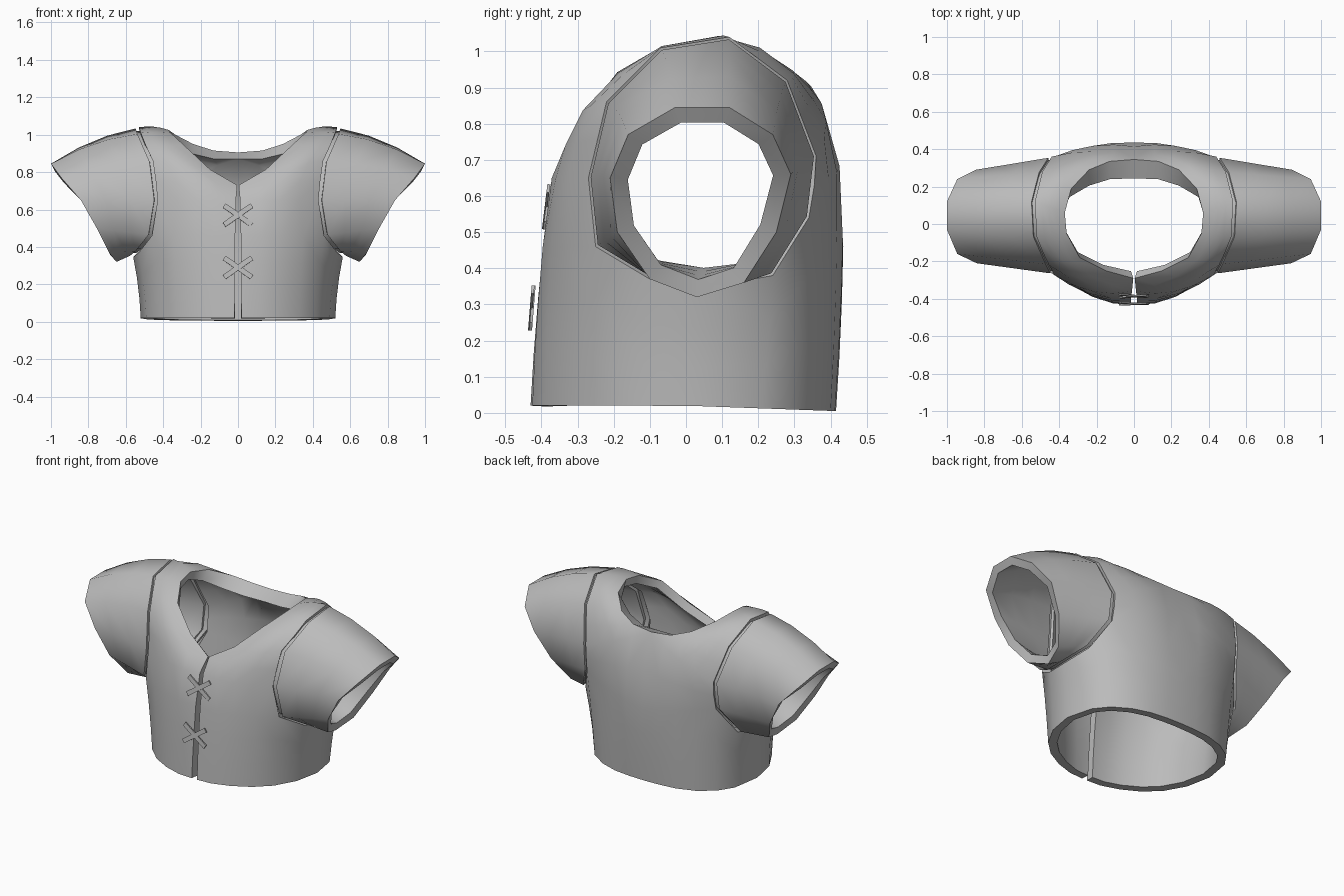
import bpy, bmesh, math
from mathutils import Vector

if "Cube" in bpy.data.objects:
    bpy.data.objects.remove(bpy.data.objects["Cube"])

cloth = bpy.data.materials.new("grey_cloth")
cloth.diffuse_color = (0.5, 0.5, 0.5, 1)
cloth.use_nodes = True
cloth.node_tree.nodes["Principled BSDF"].inputs["Base Color"].default_value = cloth.diffuse_color


def lerp(a, b, t):
    return a + (b - a) * t


def shell(name, grids, centre, thickness, neck=()):
    """Cloth panel from point grids, mirrored in x and thickened inward."""
    bm = bmesh.new()
    for grid in grids:
        rows = [[bm.verts.new(p) for p in row] for row in grid]
        for r, s in zip(rows, rows[1:]):
            for i in range(len(r) - 1):
                bm.faces.new((r[i], r[i + 1], s[i + 1], s[i]))
    bmesh.ops.remove_doubles(bm, verts=bm.verts, dist=0.002)
    bmesh.ops.recalc_face_normals(bm, faces=bm.faces)
    facing = sum(f.normal.dot(f.calc_center_median() - Vector(centre)) * f.calc_area()
                 for f in bm.faces)
    if facing < 0:
        bmesh.ops.reverse_faces(bm, faces=bm.faces)
    mesh = bpy.data.meshes.new(name)
    bm.to_mesh(mesh)
    bm.free()
    mesh.materials.append(cloth)
    ob = bpy.data.objects.new(name, mesh)
    bpy.context.collection.objects.link(ob)
    mir = ob.modifiers.new("mirror", 'MIRROR')
    mir.merge_threshold = 0.001
    sol = ob.modifiers.new("thickness", 'SOLIDIFY')
    sol.thickness = thickness
    sol.offset = -1
    bpy.ops.object.select_all(action='DESELECT')
    bpy.context.view_layer.objects.active = ob
    ob.select_set(True)
    for m in ("mirror", "thickness"):
        bpy.ops.object.modifier_apply(modifier=m)
    # Wider collar rim toward the back of the neck
    verts = ob.data.vertices
    half = len(verts) // 2
    for i in range(half):
        p = verts[i].co
        if any((Vector((abs(p.x), p.y, p.z)) - q).length < .002 for q in neck):
            w = min(1, max(0, (p.y - .05) / .25))
            verts[i + half].co += Vector((0, -.055 * w, -.015 * w))
    bpy.ops.object.shade_smooth_by_angle(angle=math.radians(58))
    return ob


# Chest panel rows, over the shoulder to the back: inner edge, armhole edge, (y, z) bulge
panel = [
    ((.015, -.395, .46), (.46, -.25, .46), (-.05, 0)),
    ((.011, -.36, .65), (.43, -.27, .65), (-.045, 0)),
    ((.004, -.29, .73), (.44, -.245, .755), (-.065, 0)),
    ((.15, -.25, .815), (.455, -.22, .86), (-.05, 0)),
    ((.29, -.18, .945), (.49, -.145, .935), (-.025, 0)),
    ((.36, -.05, 1.01), (.52, -.07, 1.01), (-.005, .005)),
    ((.37, .06, 1.025), (.53, .12, 1.04), (0, .01)),
    ((.335, .19, 1.0), (.51, .20, .98), (.01, .02)),
    ((.24, .29, .95), (.49, .28, .92), (.012, .005)),
    ((.13, .335, .915), (.465, .32, .815), (.025, 0)),
    ((0, .345, .905), (.44, .36, .71), (.035, 0)),
    ((0, .415, .70), (.44, .355, .63), (.033, 0)),
    ((0, .435, .46), (.445, .34, .54), (.03, 0)),
]
N = 4
upper = []
for a, b, (by, bz) in panel:
    a, b = Vector(a), Vector(b)
    upper.append([lerp(a, b, i / N) + Vector((0, by, bz)) * 4 * (i / N) * (1 - i / N)
                  for i in range(N + 1)])

# Lower torso tube, from the underarm line to the hem
under = [Vector(p) for p in ((.53, -.10, .37), (.56, .05, .345), (.525, .24, .38))]
waist = upper[0] + under + upper[-1][::-1]
hem = [(.018, -.43), (.11, -.425), (.22, -.39), (.33, -.33), (.42, -.245), (.49, -.12),
       (.52, .04), (.485, .21), (.42, .30), (.32, .365), (.21, .40), (.10, .412), (0, .415)]
lower = []
for t in (0, .33, .67, 1):
    row = []
    for w, (x, y) in zip(waist, hem):
        p = lerp(w, Vector((x, y, .02 - .015 * max(0, y) / .415)), t)
        p.y *= 1 + .03 * t * (1 - t)
        p.x *= 1 - .05 * t * (1 - t)
        row.append(p)
    lower.append(row)
shell("vest_body", [upper, lower], (0, .03, .5), .05, [r[0] for r in upper[3:11]])

# Armhole loop, shrunk and shifted outward
loop = [upper[i][-1] for i in (0, 1, 3, 5, 6, 8, 10, 12)] + under[::-1]


def armhole(dx, s):
    return [Vector((a.x + dx, .05 + (a.y - .05) * s, .70 + (a.z - .70) * s)) for a in loop]


# Recessed strip behind the seam between body and sleeve
strip = [armhole(dx, .94) for dx in (-.015, .045)]
shell("seam_lining", [[r + [r[0].copy()] for r in strip]], (.49, .05, .70), .015)

# Sleeves: armhole loop lofted to a slanted cuff
cuff = [(.755, -.19, .50), (.84, -.21, .65), (.945, -.16, .77), (1, -.03, .845),
        (1, .12, .845), (.945, .24, .77), (.845, .29, .66), (.755, .25, .50),
        (.685, .16, .36), (.65, .03, .32), (.69, -.10, .37)]
rings = []
for t in (0, .33, .67, 1):
    ring = []
    for s, c in zip(armhole(.018, .98), cuff):
        p = lerp(s, Vector(c), t)
        p.z += .028 * 4 * t * (1 - t) * max(0, (c[2] - .6) / .25)
        ring.append(p)
    rings.append(ring + [ring[0].copy()])
shell("sleeves", [rings], (.72, .04, .62), .05)

# Crossed laces over the front slit
for name, y, z, lean in (("upper_lace", -.384, .57, -.12), ("lower_lace", -.425, .29, -.08)):
    for i, ang in enumerate((35, -35)):
        bpy.ops.mesh.primitive_cube_add(size=1, location=(0, y - .003 * i, z))
        ob = bpy.context.object
        ob.name = f"{name}_{i + 1}"
        ob.rotation_mode = 'YXZ'
        ob.rotation_euler = (lean, math.radians(ang), 0)
        ob.scale = (.18, .008, .027)
        ob.data.materials.append(cloth)
